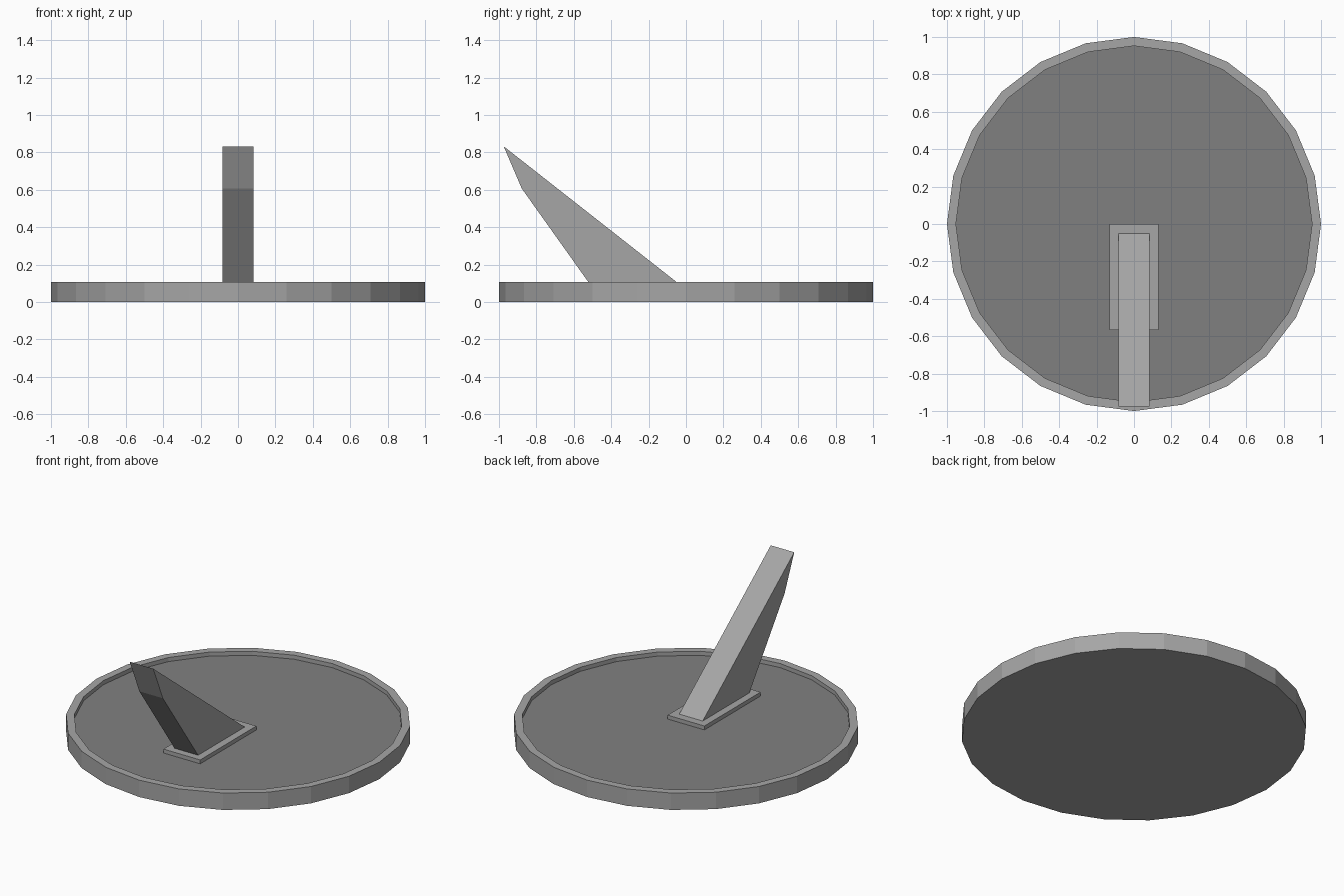
import bpy, bmesh
from math import sin, cos, pi

if "Cube" in bpy.data.objects:
    bpy.data.objects.remove(bpy.data.objects["Cube"])


def material(name, grey):
    mat = bpy.data.materials.new(name)
    mat.diffuse_color = (grey, grey, grey, 1)
    mat.use_nodes = True
    mat.node_tree.nodes["Principled BSDF"].inputs["Base Color"].default_value = mat.diffuse_color
    return mat


STONE = material("mid_grey", 0.38)
DARK = material("dark_grey", 0.217)


def make_object(name, bm, *mats):
    bmesh.ops.recalc_face_normals(bm, faces=bm.faces)
    mesh = bpy.data.meshes.new(name)
    bm.to_mesh(mesh)
    bm.free()
    for mat in mats:
        mesh.materials.append(mat)
    obj = bpy.data.objects.new(name, mesh)
    bpy.context.collection.objects.link(obj)
    return obj


def extruded_profile(name, profile, half_width):
    """Extrude a closed (y, z) profile symmetrically along x."""
    bm = bmesh.new()
    face = bm.faces.new([bm.verts.new((-half_width, y, z)) for y, z in profile])
    ext = bmesh.ops.extrude_face_region(bm, geom=[face])
    moved = [g for g in ext["geom"] if isinstance(g, bmesh.types.BMVert)]
    bmesh.ops.translate(bm, verts=moved, vec=(2 * half_width, 0, 0))
    return make_object(name, bm, STONE)


# Round dial plate: 24 sides, raised rim, darker recessed floor
SIDES = 24
RIM_TOP, FLOOR = 0.108, 0.082
bm = bmesh.new()
rings = [[bm.verts.new((r * cos(2 * pi * i / SIDES), r * sin(2 * pi * i / SIDES), z))
          for i in range(SIDES)]
         for r, z in [(1, 0), (1, RIM_TOP), (0.952, RIM_TOP), (0.952, FLOOR)]]
for a, b in zip(rings, rings[1:]):
    for i in range(SIDES):
        j = (i + 1) % SIDES
        bm.faces.new((a[i], a[j], b[j], b[i]))
bm.faces.new(rings[0])
bm.faces.new(rings[-1]).material_index = 1
make_object("dial_plate", bm, STONE, DARK)

# Thin rectangular mount under the pointer
PAD_TOP = 0.107
extruded_profile("pointer_mount",
                 [(0, FLOOR), (0, PAD_TOP), (-0.568, PAD_TOP), (-0.568, FLOOR)], 0.13)

# Leaning shadow pointer
extruded_profile("shadow_pointer",
                 [(-0.05, PAD_TOP), (-0.975, 0.833), (-0.878, 0.607), (-0.522, PAD_TOP)], 0.083)
